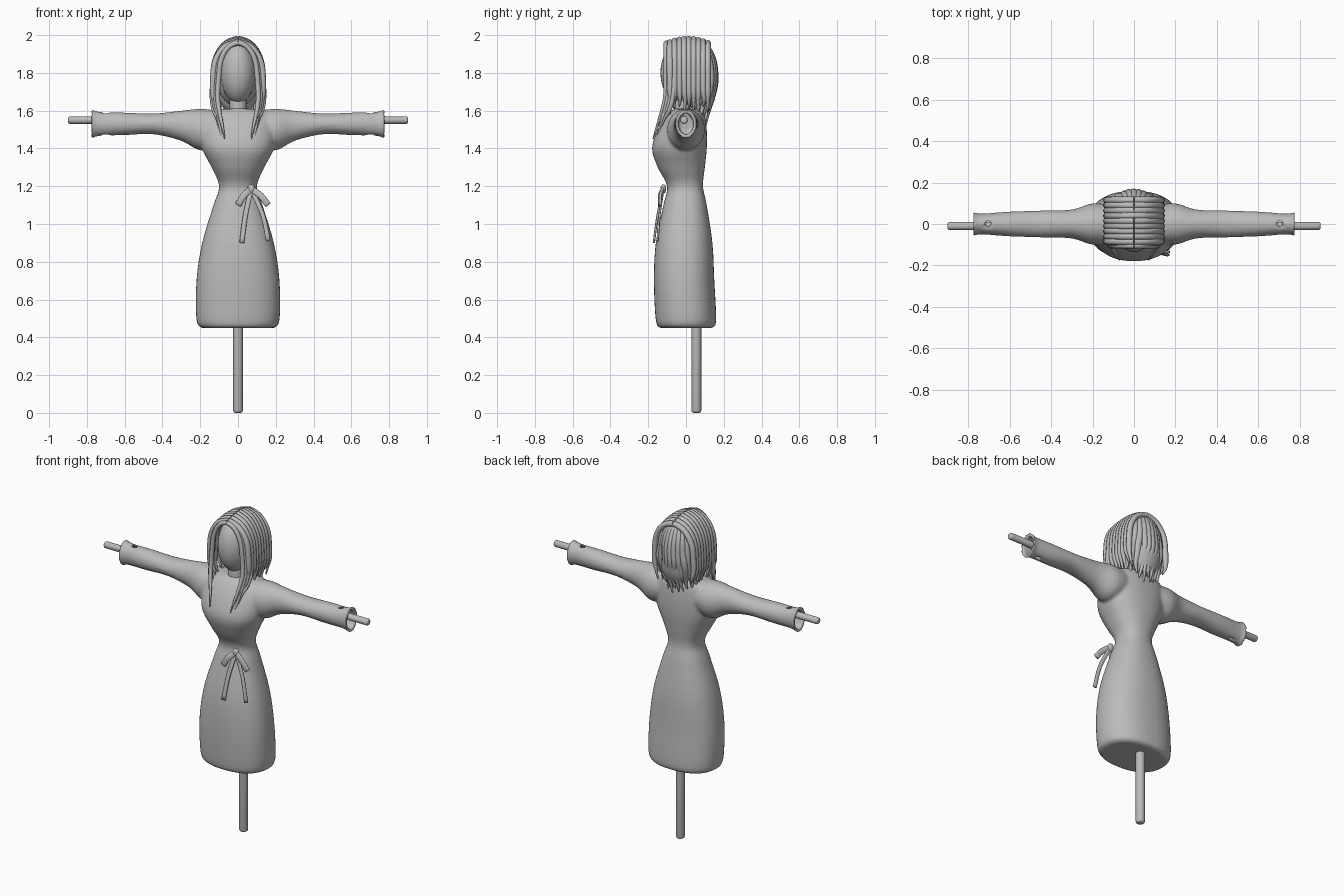
import bpy, bmesh, math, random
from mathutils import Matrix, Vector

random.seed(4)
default_cube = bpy.data.objects.get("Cube")
if default_cube:
    bpy.data.objects.remove(default_cube, do_unlink=True)

colour = (0.5, 0.5, 0.5, 1)
grey = bpy.data.materials.new("plain grey")
grey.use_nodes = True
grey.diffuse_color = colour
grey.node_tree.nodes["Principled BSDF"].inputs["Base Color"].default_value = colour


def add_object(name, data):
    part = bpy.data.objects.new(name, data)
    bpy.context.collection.objects.link(part)
    data.materials.append(grey)
    return part


def finish(name, bm):
    bmesh.ops.recalc_face_normals(bm, faces=bm.faces)
    for face in bm.faces:
        face.smooth = True
    mesh = bpy.data.meshes.new(name)
    bm.to_mesh(mesh)
    bm.free()
    return add_object(name, mesh)


def smooth_rows(rows, steps=4):
    """Flow a smooth curve through a few key rows of measurements."""
    keys = [Vector(row) for row in rows]
    keys = [keys[0]] + keys + [keys[-1]]
    result = []
    for a, b, c, d in zip(keys, keys[1:], keys[2:], keys[3:]):
        for step in range(steps):
            t = step / steps
            result.append(b + ((c - a) * t + (2 * a - 5 * b + 4 * c - d) * t**2
                               + (3 * b - a - 3 * c + d) * t**3) / 2)
    return result + [keys[-1]]


def oval(count, power=2):
    """Unit rounded oval as (cosine, sine) pairs."""
    def rounded(value):
        return math.copysign(abs(value) ** (2 / power), value)
    angles = [math.tau * i / count for i in range(count)]
    return [(rounded(math.cos(a)), rounded(math.sin(a))) for a in angles]


def loft(bm, rings):
    """Skin a list of point rings and cap both ends."""
    loops = [[bm.verts.new(point) for point in ring] for ring in rings]
    for low, high in zip(loops, loops[1:]):
        for i in range(len(low)):
            bm.faces.new((low[i - 1], low[i], high[i], high[i - 1]))
    bm.faces.new(loops[0])
    bm.faces.new(loops[-1])


def ball(name, centre, size):
    bm = bmesh.new()
    placing = Matrix.LocRotScale(Vector(centre), None, Vector(size))
    bmesh.ops.create_uvsphere(bm, u_segments=32, v_segments=20, radius=1, matrix=placing)
    finish(name, bm)


def rod(name, start, end, radius):
    """Round bar with bevelled ends."""
    start, end = Vector(start), Vector(end)
    span = end - start
    bm = bmesh.new()
    placing = Matrix.Translation((start + end) / 2) @ span.to_track_quat("Z", "Y").to_matrix().to_4x4()
    bmesh.ops.create_cone(bm, cap_ends=True, segments=16, radius1=radius, radius2=radius,
                          depth=span.length, matrix=placing)
    part = finish(name, bm)
    bevel = part.modifiers.new("rounded ends", "BEVEL")
    bevel.width = radius / 2
    bevel.segments = 3


def new_curve(name, depth):
    curve = bpy.data.curves.new(name, "CURVE")
    curve.dimensions = "3D"
    curve.bevel_depth = depth
    curve.bevel_resolution = 2
    curve.resolution_u = 5
    curve.use_fill_caps = True
    add_object(name, curve)
    return curve


def lock(curve, points):
    """Strand of hair that thins to a point over its last third."""
    spline = curve.splines.new("NURBS")
    spline.points.add(len(points) - 1)
    last = len(points) - 1
    for i, (control, place) in enumerate(zip(spline.points, points)):
        control.co = (*place, 1)
        control.radius = min(1, 0.2 + 3 * (1 - i / last))
    spline.order_u = 3
    spline.use_endpoint_u = True
    spline.use_smooth = True


def ribbon(name, points, width, thickness):
    bm = bmesh.new()
    path = smooth_rows(points)
    rings = []
    for i, place in enumerate(path):
        along = path[min(i + 1, len(path) - 1)] - path[max(i - 1, 0)]
        across = along.cross(Vector((0, 1, 0))).normalized()
        out = across.cross(along).normalized()
        rings.append([place + (across * width * c + out * thickness * s) / 2 for c, s in oval(12, 3)])
    loft(bm, rings)
    finish(name, bm)


# Dress body: rows of height, half width, front and back
dress_rows = [
    (0.45, 0.19, -0.14, 0.14), (0.49, 0.22, -0.16, 0.16), (0.7, 0.22, -0.17, 0.15),
    (0.9, 0.19, -0.16, 0.14), (1.1, 0.13, -0.12, 0.11), (1.2, 0.1, -0.1, 0.09),
    (1.3, 0.14, -0.15, 0.1), (1.4, 0.19, -0.18, 0.11), (1.5, 0.2, -0.15, 0.11),
    (1.58, 0.18, -0.1, 0.1), (1.61, 0.1, -0.06, 0.08)]
bm = bmesh.new()
body_rings = []
for z, width, front, back in smooth_rows(dress_rows):
    middle, half = (front + back) / 2, (back - front) / 2
    body_rings.append([(width * c, middle + half * s, z) for c, s in oval(40, 2.3)])
loft(bm, body_rings)

# Sleeves: rows of reach, centre height, half height and half depth
sleeve_rows = smooth_rows([
    (0.1, 1.51, 0.09, 0.09), (0.2, 1.5, 0.11, 0.1), (0.3, 1.52, 0.08, 0.07),
    (0.45, 1.53, 0.055, 0.065), (0.6, 1.53, 0.06, 0.06), (0.74, 1.53, 0.065, 0.05),
    (0.775, 1.53, 0.08, 0.06)])
cuff = sleeve_rows[-1]
for inset in (0, 0.09):
    sleeve_rows.append(Vector((cuff[0] - inset, cuff[1], cuff[2] * 0.7, cuff[3] * 0.66)))
for side in (-1, 1):
    loft(bm, [[(side * x, depth * c, z + height * s) for c, s in oval(24)]
              for x, z, height, depth in sleeve_rows])

# Fuse body and sleeves into one soft cloth skin
dress = finish("dress", bm)
fuse = dress.modifiers.new("fuse", "REMESH")
fuse.mode = "VOXEL"
fuse.voxel_size = 0.009
fuse.use_smooth_shade = True
soften = dress.modifiers.new("soften", "SMOOTH")
soften.iterations = 5

# Wooden frame, head and neck
rod("stake", (0, 0.055, 0), (0, 0.055, 1.3), 0.026)
rod("crossbar", (-0.9, -0.01, 1.55), (0.9, -0.01, 1.55), 0.02)
rod("neck", (0, -0.02, 1.5), (0, -0.02, 1.7), 0.045)
rod("collar", (0, -0.02, 1.55), (0, -0.02, 1.615), 0.06)
ball("head", (0, -0.03, 1.8), (0.092, 0.105, 0.16))

# Hair cap beneath the locks
ball("hair_cap", (0, 0.04, 1.8), (0.12, 0.12, 0.18))
ball("nape_hair", (0, 0.08, 1.72), (0.11, 0.08, 0.14))

# Locks that fall to each side of the centre parting
quarter = [math.pi / 2 * i / 5 for i in range(6)]
side_locks = new_curve("side_locks", 0.017)
for side in (-1, 1):
    for i in range(9):
        y = -0.085 + 0.025 * i
        crown = 0.18 - 2 * (y - 0.01) ** 2
        fall = [(0.13 * math.sin(a), y, 1.8 + crown * math.cos(a)) for a in quarter]
        fall += [(0.135, y, 1.7), (0.125, y + random.uniform(-0.01, 0.01), 1.65),
                 (0.11, y, random.uniform(1.57, 1.63))]
        lock(side_locks, [(side * x, depth, z) for x, depth, z in fall])

# Long thin locks that frame the face and hang over the chest
front_locks = new_curve("front_locks", 0.013)
for side in (-1, 1):
    for i, tip in enumerate((1.45, 1.43, 1.52, 1.5)):
        x, y = 0.1 + 0.01 * i, -0.105 + 0.013 * i
        fall = [(x * math.sin(a), y, 1.8 + 0.16 * math.cos(a)) for a in quarter]
        fall += [(x + 0.01, y, 1.68), (x, y - 0.02, 1.6),
                 (x - 0.02, y - 0.05, tip + 0.06), (x - 0.03, y - 0.07, tip)]
        lock(front_locks, [(side * across, depth, z) for across, depth, z in fall])

# Ragged locks down the back
back_locks = new_curve("back_locks", 0.022)
for i in range(11):
    spread = i / 5 - 1
    reach = 0.12 - 0.06 * spread**2
    fall = [(0.11 * spread * math.sin(a), 0.03 + reach * math.sin(a), 1.8 + 0.17 * math.cos(a))
            for a in quarter]
    tip = random.uniform(1.52, 1.58)
    for z in (1.74, 1.68, 1.62, tip):
        sway = random.uniform(-0.012, 0.012)
        fall.append((0.115 * spread + sway, reach + 0.03 - (1.74 - z) / 5, z))
    lock(back_locks, fall)

# Waist bow
knot = (0.07, -0.12, 1.185)
ball("bow_knot", knot, (0.02, 0.015, 0.025))
ribbon("left_tail", [knot, (0.13, -0.14, 1.05), (0.16, -0.15, 0.91)], 0.024, 0.012)
ribbon("right_tail", [knot, (0.04, -0.15, 1.05), (0.02, -0.17, 0.9)], 0.026, 0.012)
ribbon("left_loop", [knot, (0.12, -0.135, 1.15), (0.16, -0.135, 1.1)], 0.034, 0.016)
ribbon("right_loop", [knot, (0.03, -0.14, 1.15), (0, -0.14, 1.1)], 0.034, 0.016)
